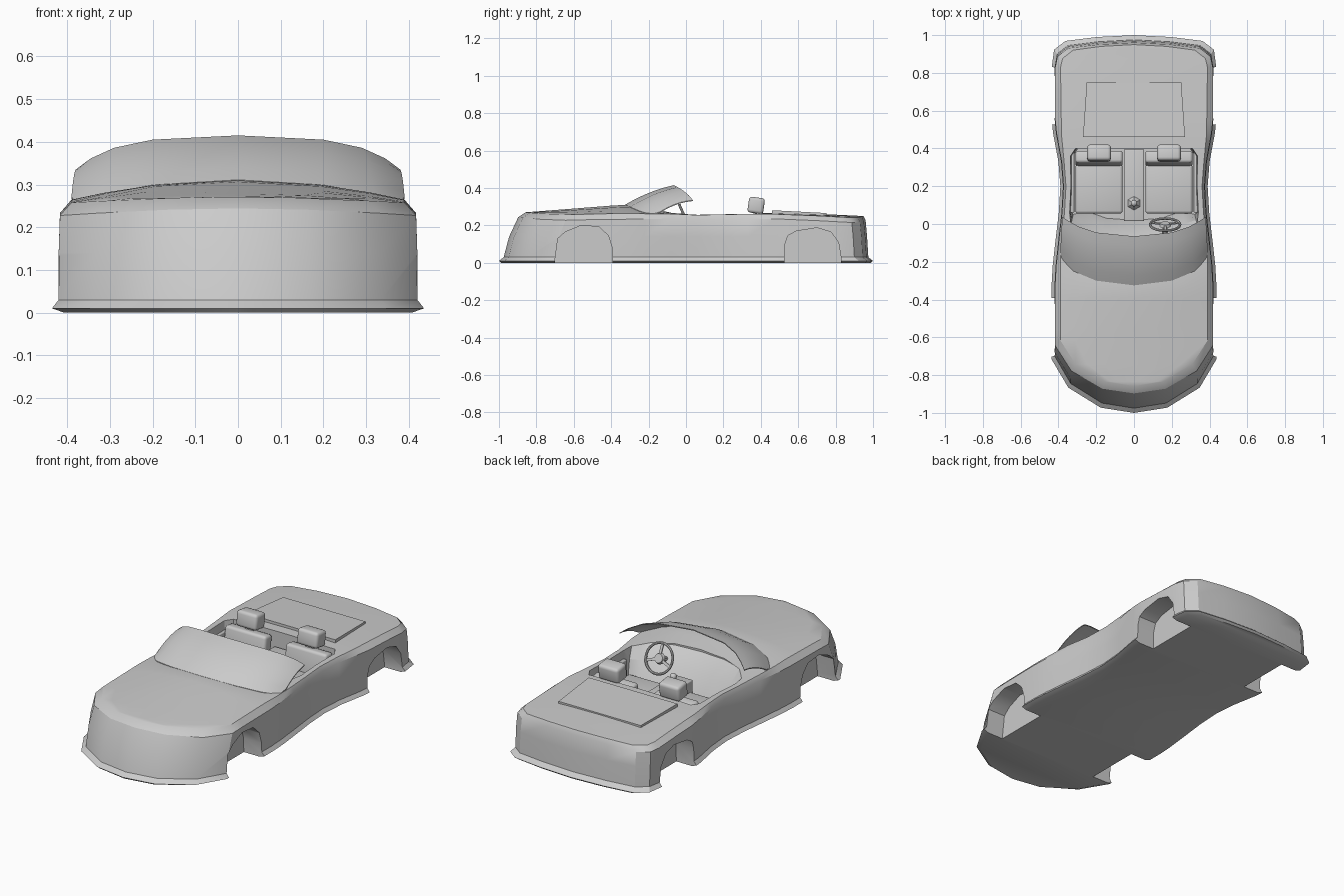
import bpy, bmesh, math
from mathutils import Vector, Matrix

if "Cube" in bpy.data.objects:
    bpy.data.objects.remove(bpy.data.objects["Cube"])

grey = bpy.data.materials.new("light grey")
grey.diffuse_color = (0.6, 0.6, 0.6, 1)
grey.use_nodes = True
grey.node_tree.nodes["Principled BSDF"].inputs["Base Color"].default_value = grey.diffuse_color


def finish(name, bm, smooth=30):
    bmesh.ops.remove_doubles(bm, verts=bm.verts, dist=0.0003)
    bmesh.ops.recalc_face_normals(bm, faces=bm.faces)
    me = bpy.data.meshes.new(name)
    bm.to_mesh(me)
    bm.free()
    ob = bpy.data.objects.new(name, me)
    bpy.context.collection.objects.link(ob)
    me.materials.append(grey)
    shade(ob, smooth)
    return ob


def shade(ob, angle=30):
    bpy.ops.object.select_all(action='DESELECT')
    ob.select_set(True)
    bpy.context.view_layer.objects.active = ob
    bpy.ops.object.shade_smooth_by_angle(angle=math.radians(angle))


def lerp(table, y):
    for (a, p), (b, q) in zip(table, table[1:]):
        if y <= b:
            return p + (q - p) * max(0, (y - a) / (b - a))
    return table[-1][1]


def skin(bm, rows, closed=False):
    vs = [[bm.verts.new(p) for p in r] for r in rows]
    for a, b in zip(vs, vs[1:]):
        n = len(a)
        for i in range(n if closed else n - 1):
            j = (i + 1) % n
            bm.faces.new((a[i], a[j], b[j], b[i]))
    return vs


def box(name, loc, size, bevel=0.0, tilt=0.0):
    bm = bmesh.new()
    bmesh.ops.create_cube(bm, size=1)
    bmesh.ops.scale(bm, vec=size, verts=bm.verts)
    if bevel:
        bmesh.ops.bevel(bm, geom=bm.edges[:], offset=bevel, segments=3, affect='EDGES', profile=0.5)
    bmesh.ops.transform(bm, matrix=Matrix.Translation(loc) @ Matrix.Rotation(tilt, 4, 'X'), verts=bm.verts)
    return finish(name, bm)


def cut(body, cutter):
    m = body.modifiers.new("cut", 'BOOLEAN')
    m.operation, m.solver, m.object = 'DIFFERENCE', 'EXACT', cutter
    cutter.hide_render = True
    bpy.context.view_layer.objects.active = body
    bpy.ops.object.modifier_apply(modifier=m.name)
    bpy.data.objects.remove(cutter)


# body shell: plan outline stacked in rings, closed by crowned deck and flat floor
plan = [(0, -.975), (.17, -.948), (.335, -.845), (.42, -.70), (.42, -.55), (.42, -.39), (.42, -.31),
        (.415, -.22), (.40, -.08), (.384, .06), (.376, .2), (.386, .33), (.413, .48), (.42, .55),
        (.42, .70), (.42, .83), (.408, .90), (.35, .945), (.19, .965), (0, .975)]
crown = [(-.9, .268), (-.86, .27), (-.6, .29), (-.32, .312), (-.1, .275), (.06, .265), (.45, .268), (.75, .26), (.95, .25)]
drop = [(-.9, .022), (-.6, .03), (-.32, .045), (-.08, .012), (.4, .006), (.9, .012), (1, .012)]
inset = [(-.7, .03), (-.3, .03), (-.08, .016), (.35, .016), (.55, .035), (.9, .03)]


def deck_z(x, y):
    return lerp(crown, y) - lerp(drop, y) * (x / .38) ** 2


def ring(level):
    out = []
    for x, y in plan:
        nose, tail = y < -.6, y > .88
        if level == 0:
            p = (x * .97, y * 1.015, 0)
        elif level == 1:
            p = (x * 1.037, y * 1.0256 if nose or tail else y, .01)
        elif level == 2:
            p = (x, y, .03)
        elif level == 3:
            p = (x, y * (.97 if nose else .993 if tail else 1), .14)
        elif level == 4:
            yy = y * (.92 if nose else .985 if tail else 1)
            p = (x - .003 * (x > 0), yy, deck_z(x, yy) - .024)
        else:
            yy = y * (.88 if nose else .974 if tail else 1)
            xx = x - lerp(inset, y) * min(1, x / .38)
            p = (xx, yy, deck_z(xx, yy))
        out.append(p)
    return out


bm = bmesh.new()
rings = [ring(k) for k in range(6)]
loops = [r + [(-x, y, z) for x, y, z in r[-2:0:-1]] for r in rings]
skin(bm, loops, closed=True)
us = [-1, -.8, -.5, 0, .5, .8, 1]
skin(bm, [[(x * u, y, deck_z(x * u, y)) for u in us] for x, y, z in rings[5]])
skin(bm, [[(x * u, y, 0) for u in (-1, 1)] for x, y, z in rings[0]])
bmesh.ops.remove_doubles(bm, verts=bm.verts, dist=0.0003)
bmesh.ops.dissolve_degenerate(bm, edges=bm.edges, dist=0.0003)
body = finish("car_body", bm)

# wheel arches
front_arch = [(-.705, -.05), (-.70, .02), (-.685, .13), (-.645, .165), (-.56, .20), (-.465, .192),
              (-.415, .145), (-.395, .08), (-.39, -.05)]
rear_arch = [(.525, -.05), (.53, .1), (.545, .145), (.59, .17), (.70, .187), (.775, .165),
             (.815, .11), (.83, .02), (.83, -.05)]
for s in (-1, 1):
    for prof in (front_arch, rear_arch):
        bm = bmesh.new()
        ends = skin(bm, [[(s * x, y, z) for y, z in prof] for x in (.31, .6)], closed=True)
        for e in ends:
            bm.faces.new(e)
        cut(body, finish("arch_cutter", bm))

# cockpit opening with a sloping dashboard wall
opening = [(0, -.13), (.15, -.12), (.27, -.08), (.335, -.01), (.342, .06), (.335, .2), (.337, .36), (.31, .40), (0, .40)]
bm = bmesh.new()
rows = []
for z, sx, push in ((.065, .96, .15), (.2, .98, .08), (.27, 1, 0), (.5, 1, 0)):
    r = [(x * sx, y + (push if y < .03 else 0) * (1 if x < .3 else .4), z) for x, y in opening]
    rows.append(r + [(-x, y, z) for x, y, z in r[-2:0:-1]])
ends = skin(bm, rows, closed=True)
bm.faces.new(ends[0])
bm.faces.new(ends[-1])
cut(body, finish("cockpit_cutter", bm))
shade(body)

# windscreen
low = [(0, -.325, .311), (.2, -.30, .299), (.32, -.25, .278), (.382, -.19, .258), (.39, -.14, .272)]
top = [(0, -.065, .415), (.2, -.045, .405), (.29, -.015, .386), (.345, .015, .361), (.38, .037, .335)]
low = [(-x, y, z) for x, y, z in low[:0:-1]] + low
top = [(-x, y, z) for x, y, z in top[:0:-1]] + top
rows = []
for k in range(6):
    t = k / 5
    rows.append([Vector(a).lerp(Vector(b), t) + Vector((0, 0, .05 * t * (1 - t))) for a, b in zip(low, top)])
bm = bmesh.new()
outer = skin(bm, rows)
inner = skin(bm, [[p - Vector((0, 0, .005)) for p in r] for r in rows])
for i in range(len(low) - 1):
    for k in (0, -1):
        bm.faces.new((outer[k][i], outer[k][i + 1], inner[k][i + 1], inner[k][i]))
for k in range(5):
    for i in (0, -1):
        bm.faces.new((outer[k][i], outer[k + 1][i], inner[k + 1][i], inner[k][i]))
finish("windscreen", bm, 35)

# rear cover panel, a shallow wedge
bm = bmesh.new()
skin(bm, [[(-w, y, a), (w, y, a), (w, y, b), (-w, y, b)] for w, y, a, b in
          ((.27, .46, .25, .281), (.25, .75, .24, .266))], closed=True)
bmesh.ops.holes_fill(bm, edges=bm.edges, sides=4)
finish("rear_cover", bm)

# seats and door trim
for s in (-1, 1):
    box("seat_cushion", (s * .185, .185, .1), (.25, .26, .08), .015)
    box("seat_back", (s * .185, .345, .165), (.25, .065, .18), .015, math.radians(-8))
    box("headrest", (s * .185, .375, .307), (.125, .085, .085), .016, math.radians(-8))
    box("headrest_post", (s * .185, .37, .25), (.05, .02, .06))
    box("door_trim", (s * .327, .22, .14), (.022, .32, .15), .004)

# centre tunnel and gear lever
box("centre_tunnel", (0, .205, .12), (.108, .38, .13), .006)
bm = bmesh.new()
bmesh.ops.create_cone(bm, cap_ends=True, segments=6, radius1=.038, radius2=.012, depth=.03,
                      matrix=Matrix.Translation((0, .11, .198)))
bmesh.ops.create_icosphere(bm, subdivisions=2, radius=.018, matrix=Matrix.Translation((0, .11, .225)))
finish("gear_lever", bm)

# steering wheel: rim, hub, three spokes and column
bm = bmesh.new()
rows = []
for i in range(33):
    a = i / 32 * math.tau
    rows.append([((.079 + .007 * math.cos(b)) * math.cos(a), (.079 + .007 * math.cos(b)) * math.sin(a),
                  .007 * math.sin(b)) for b in [j / 8 * math.tau for j in range(8)]])
skin(bm, rows, closed=True)
bmesh.ops.create_cone(bm, cap_ends=True, segments=16, radius1=.03, radius2=.024, depth=.016)
bmesh.ops.create_cone(bm, cap_ends=True, segments=10, radius1=.014, radius2=.014, depth=.1,
                      matrix=Matrix.Translation((0, 0, -.05)))
for a in (20, 160, 270):
    bmesh.ops.create_cube(bm, size=1, matrix=Matrix.Rotation(math.radians(a), 4, 'Z')
                          @ Matrix.Translation((.05, 0, 0)) @ Matrix.Diagonal((.055, .014, .007, 1)))
bmesh.ops.transform(bm, matrix=Matrix.Translation((.165, -.003, .237))
                    @ Matrix.Rotation(math.radians(114), 4, 'X') @ Matrix.Rotation(math.pi, 4, 'Y')
                    @ Matrix.Rotation(math.pi, 4, 'Y') @ Matrix.Rotation(math.pi, 4, 'X'), verts=bm.verts)
finish("steering_wheel", bm)
